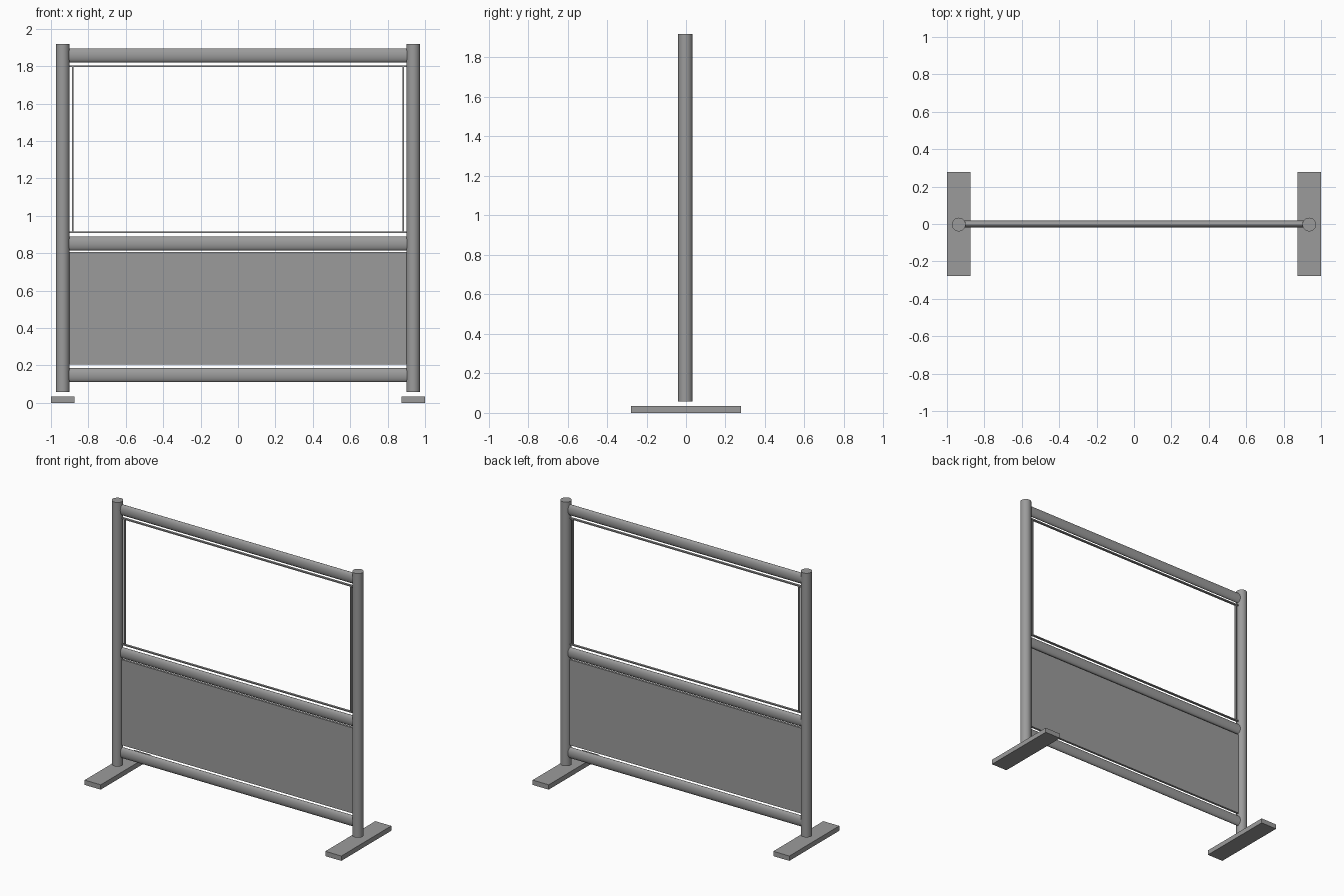
import bpy
import math

cube = bpy.data.objects.get("Cube")
if cube:
    bpy.data.objects.remove(cube, do_unlink=True)

# One flat colour for everything
grey = bpy.data.materials.new("mid grey")
grey.use_nodes = True
colour = (0.33, 0.33, 0.33, 1)
grey.diffuse_color = colour
grey.node_tree.nodes["Principled BSDF"].inputs["Base Color"].default_value = colour


def finish(name, smooth=False):
    obj = bpy.context.object
    obj.name = name
    obj.data.materials.append(grey)
    bpy.ops.object.transform_apply(location=False, rotation=True, scale=True)
    if smooth:
        bpy.ops.object.shade_smooth_by_angle(angle=math.radians(40))
    return obj


def box(name, x, z, y=(-0.01, 0.01)):
    spans = (x, y, z)
    bpy.ops.mesh.primitive_cube_add(size=1, location=[(a + b) / 2 for a, b in spans])
    bpy.context.object.scale = [b - a for a, b in spans]
    return finish(name)


def rail(name, z):
    # Oval tube running between the posts
    bpy.ops.mesh.primitive_cylinder_add(vertices=48, radius=1, depth=1,
                                        location=(0, 0, z), rotation=(0, math.pi / 2, 0))
    bpy.context.object.scale = (0.0375, 0.019, 1.82)
    return finish(name, smooth=True)


# Posts and the flat feet below them
for side, s in (("left", 1), ("right", -1)):
    bpy.ops.mesh.primitive_cylinder_add(vertices=48, radius=0.0365, depth=1.86,
                                        location=(s * 0.937, -0.003, 0.988))
    finish(side + "_post", smooth=True)
    box(side + "_foot", sorted((s * 0.875, s)), (0, 0.034), (-0.278, 0.278))
    # Upright strip of the window frame
    box(side + "_window_strip", sorted((s * 0.88, s * 0.888)), (0.91, 1.803), (-0.008, 0.008))

# Horizontal rails
for name, z in (("bottom_rail", 0.148), ("middle_rail", 0.852), ("top_rail", 1.858)):
    rail(name, z)

# Window frame strips, leaving the opening clear
box("lower_window_strip", (-0.9, 0.9), (0.909, 0.916), (-0.008, 0.008))
box("upper_window_strip", (-0.9, 0.9), (1.796, 1.804), (-0.008, 0.008))

# Solid lower panel
box("lower_panel", (-0.902, 0.902), (0.204, 0.806), (-0.008, 0.008))
